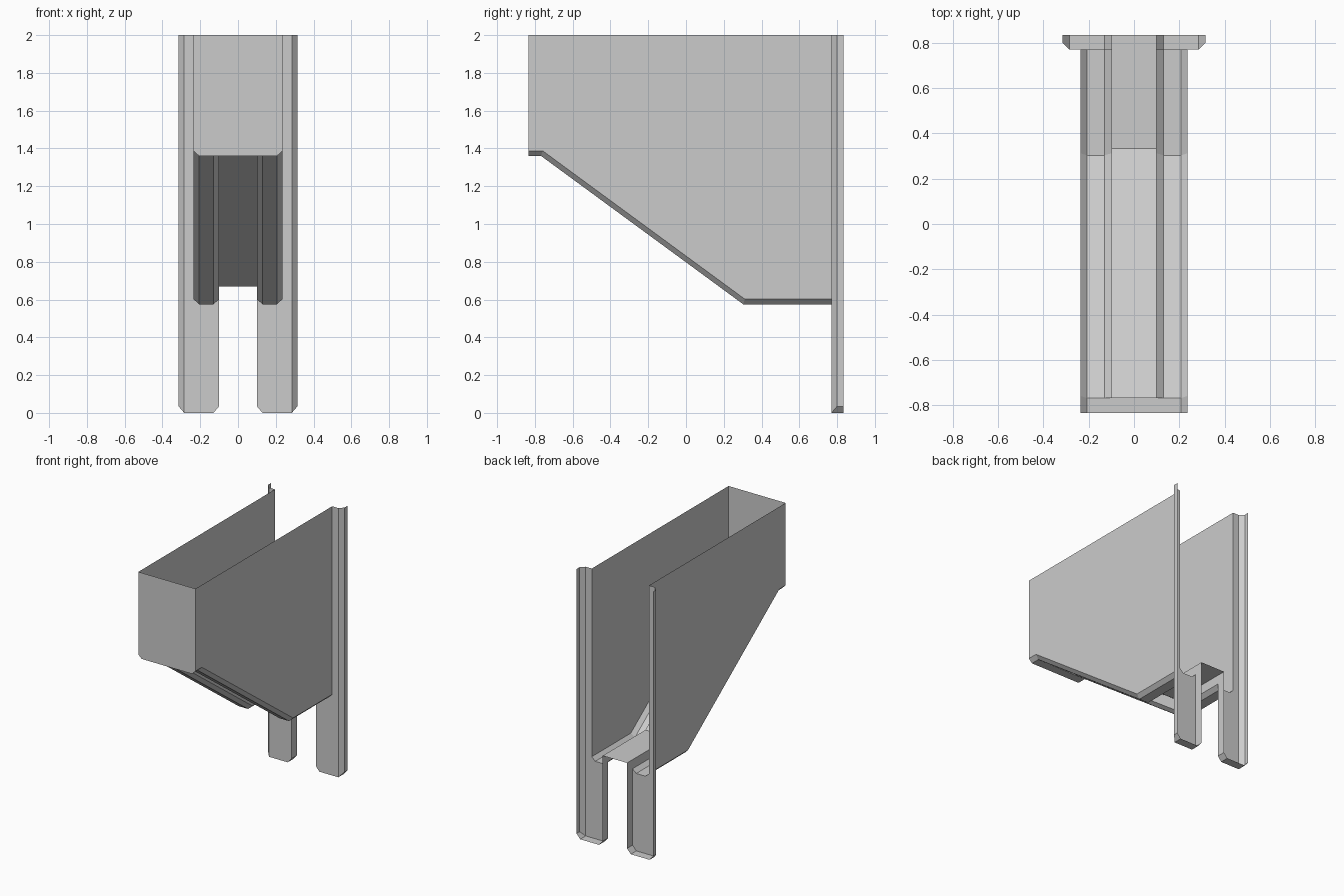
import bpy, math

if "Cube" in bpy.data.objects:
    bpy.data.objects.remove(bpy.data.objects["Cube"])

D = 0.027                      # edge chamfer
SLOPE = (1.36 - 0.575) / 1.07  # chute floor gradient
ANG = math.atan(SLOPE)
FRONT, LEDGE, BEND, PLATE, BACK = -0.835, -0.768, 0.303, 0.77, 0.835


def make(name, faces):
    """Half-model sheet from polygons, welded and mirrored across x = 0."""
    verts, index, polys = [], {}, []
    for f in faces:
        poly = []
        for p in f:
            key = tuple(round(c, 4) for c in p)
            if key not in index:
                index[key] = len(verts)
                verts.append(key)
            poly.append(index[key])
        polys.append(poly)
    me = bpy.data.meshes.new(name)
    me.from_pydata(verts, [], polys)
    ob = bpy.data.objects.new(name, me)
    bpy.context.collection.objects.link(ob)
    m = ob.modifiers.new("Mirror", 'MIRROR')
    m.use_clip = True
    return ob


def strips(a, b):
    return [[a[i], a[i + 1], b[i + 1], b[i]] for i in range(len(a) - 1)]


# floor cross-section: (x, height above the rail underside)
section = [(0, 0.095), (0.1, 0.095), (0.1, D), (0.13, 0), (0.207, 0), (0.235, D)]


def bend(h):
    return BEND + h * math.tan(ANG / 2)


def slope_z(y, h):
    return 0.575 + h + (bend(h) - y) * SLOPE


def front_y(x, h):             # outer chamfer is mitred into the ledge
    return LEDGE + D * math.tan(ANG / 2) if x > 0.22 else LEDGE


back_row = [(x, PLATE, 0.575 + h) for x, h in section]
bend_row = [(x, bend(h), 0.575 + h) for x, h in section]
front_row = [(x, front_y(x, h), slope_z(front_y(x, h), h)) for x, h in section]
z_l = front_row[4][2]          # ledge underside
z_c = front_row[5][2]          # top of ledge chamfer

# chute floor with two rails and the raised centre channel
floor = strips(back_row, bend_row) + strips(bend_row, front_row)
floor.append(front_row[:4] + [(0, LEDGE, z_l)])
floor += strips([(0, LEDGE, z_l), front_row[3], front_row[4], front_row[5]],
                [(0, FRONT, z_l), (0.13, FRONT, z_l), (0.207, FRONT, z_l), (0.235, FRONT, z_c)])
make("chute_floor", floor)

# side panels and front panel
make("hopper_walls", [
    [(0.235, FRONT, 2), (0.235, FRONT, z_c), front_row[5], bend_row[5],
     back_row[5], (0.235, PLATE, 2)],
    [(0, FRONT, 2), (0, FRONT, z_l), (0.207, FRONT, z_l),
     (0.235, FRONT, z_c), (0.235, FRONT, 2)],
])

# rear flanges running down into the legs
P, B, C = PLATE, BACK, PLATE + 0.03
top = 0.67
make("flange_legs", [
    [(0.235, P, 2), (0.285, P, 2), (0.285, P, 0), (0.13, P, 0), (0.1, P, 0.035)]
    + [back_row[i] for i in (2, 3, 4, 5)],
    [(0.285, P, 2), (0.315, C, 2), (0.315, C, 0.035), (0.285, P, 0)],
    [(0.315, C, 2), (0.315, B, 2), (0.315, B, 0.035), (0.315, C, 0.035)],
    [(0.285, P, 0), (0.315, C, 0.035), (0.315, B, 0.035), (0.285, B, 0)],
    [(0.285, P, 0), (0.285, B, 0), (0.13, B, 0), (0.13, P, 0)],
    [(0.13, P, 0), (0.13, B, 0), (0.1, B, 0.035), (0.1, P, 0.035)],
    [(0.1, P, 0.035), (0.1, B, 0.035), (0.1, B, top), (0.1, P, top)],
    [(0, P, top), (0.1, P, top), (0.1, B, top), (0, B, top)],
])
